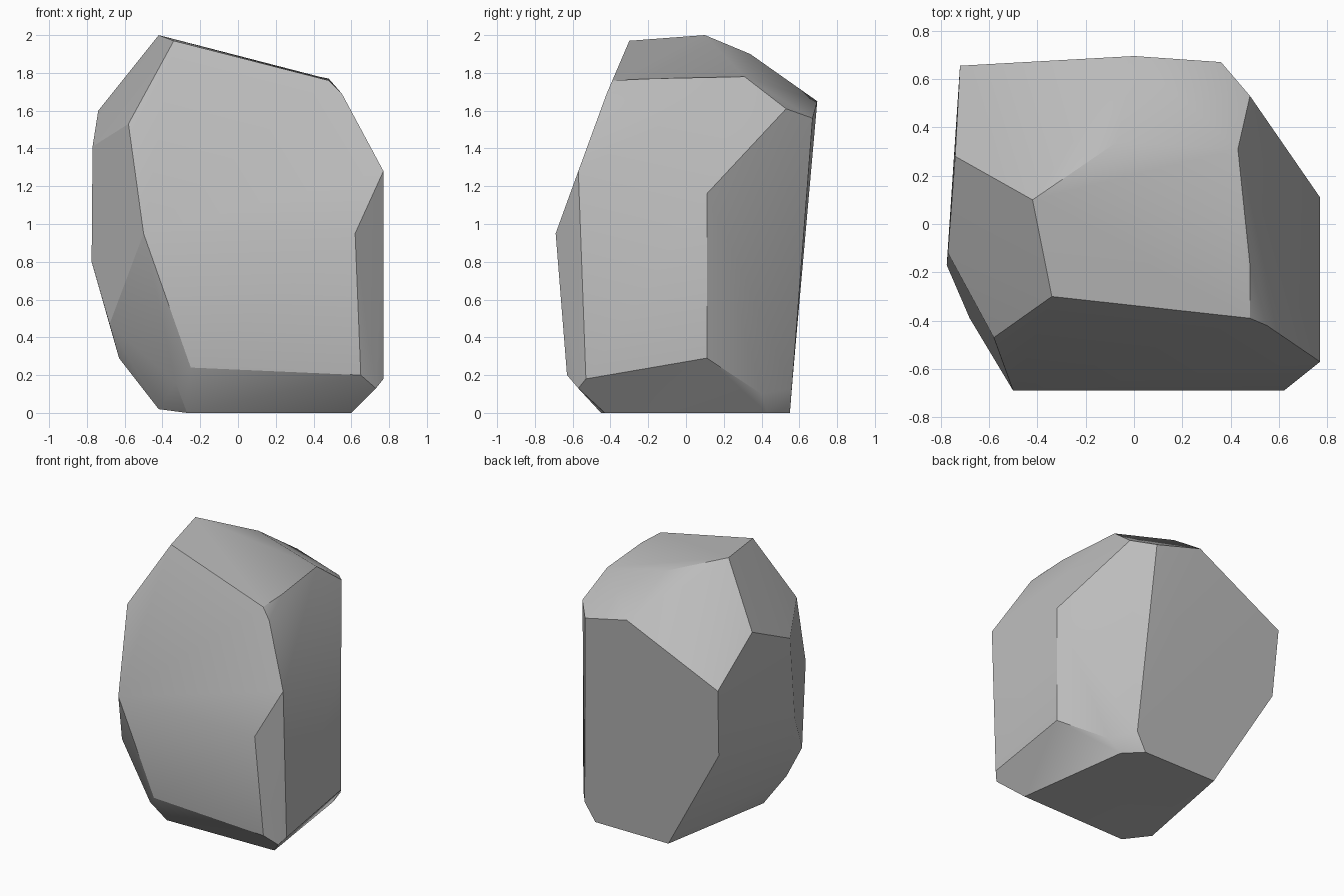
import bpy
import bmesh
import math

# Remove the default object
default_cube = bpy.data.objects.get("Cube")
if default_cube is not None:
    bpy.data.objects.remove(default_cube, do_unlink=True)


def make_material(name, colour):
    """Flat material that shows the same in viewport and render."""
    material = bpy.data.materials.new(name)
    material.use_nodes = True
    material.diffuse_color = colour
    shader = material.node_tree.nodes["Principled BSDF"]
    shader.inputs["Base Color"].default_value = colour
    shader.inputs["Roughness"].default_value = 0.9
    return material


def make_boulder(name, corner_groups, material):
    """Wrap the corners in a convex skin, merge flat facets, soften shallow edges."""
    bm = bmesh.new()
    for group in corner_groups:
        for corner in group:
            bm.verts.new(corner)
    hull = bmesh.ops.convex_hull(bm, input=bm.verts[:])
    unused = [v for v in bm.verts if not v.link_faces]
    bmesh.ops.delete(bm, geom=unused, context="VERTS")
    bmesh.ops.dissolve_limit(bm, angle_limit=math.radians(3),
                             verts=bm.verts[:], edges=bm.edges[:])
    bmesh.ops.recalc_face_normals(bm, faces=bm.faces[:])
    mesh = bpy.data.meshes.new(name)
    bm.to_mesh(mesh)
    bm.free()
    mesh.materials.append(material)
    boulder = bpy.data.objects.new(name, mesh)
    bpy.context.collection.objects.link(boulder)
    bpy.ops.object.select_all(action="DESELECT")
    boulder.select_set(True)
    bpy.context.view_layer.objects.active = boulder
    bpy.ops.object.shade_smooth_by_angle(angle=math.radians(30))
    return boulder


# Sloping crown and the chipped shoulder behind it
crown = [(-.42, .1, 2), (-.34, -.3, 1.97), (.48, -.39, 1.76), (.48, -.17, 1.77),
         (.43, .31, 1.78), (-.07, .34, 1.9), (-.33, .18, 1.96), (.55, -.42, 1.69)]
shoulder = [(-.74, .28, 1.6), (-.58, -.47, 1.53), (-.72, .655, 1.3),
            (0, .695, 1.65), (.36, .67, 1.56), (.48, .53, 1.61)]
# Widest ring of the body
waist = [(.77, -.57, 1.28), (.77, .11, 1.16), (.62, -.69, .95), (-.5, -.69, .95),
         (-.77, -.12, 1.41), (-.775, -.17, .8), (-.7, .615, .8)]
# Undercut bevels and the flat base
undercut = [(-.68, -.39, .47), (-.63, -.28, .29), (.77, -.53, .18), (.77, .11, .29),
            (.65, -.63, .2), (.73, -.57, .13), (-.25, -.63, .24), (-.33, -.56, .16),
            (.56, .4, .1), (.44, .56, .13)]
base = [(.6, -.43, 0), (-.27, -.45, 0), (-.42, -.31, .02), (-.24, .55, 0),
        (.36, .55, 0), (.48, .43, 0)]

stone_grey = make_material("stone_grey", (.5, .5, .5, 1))
make_boulder("boulder", [crown, shoulder, waist, undercut, base], stone_grey)
